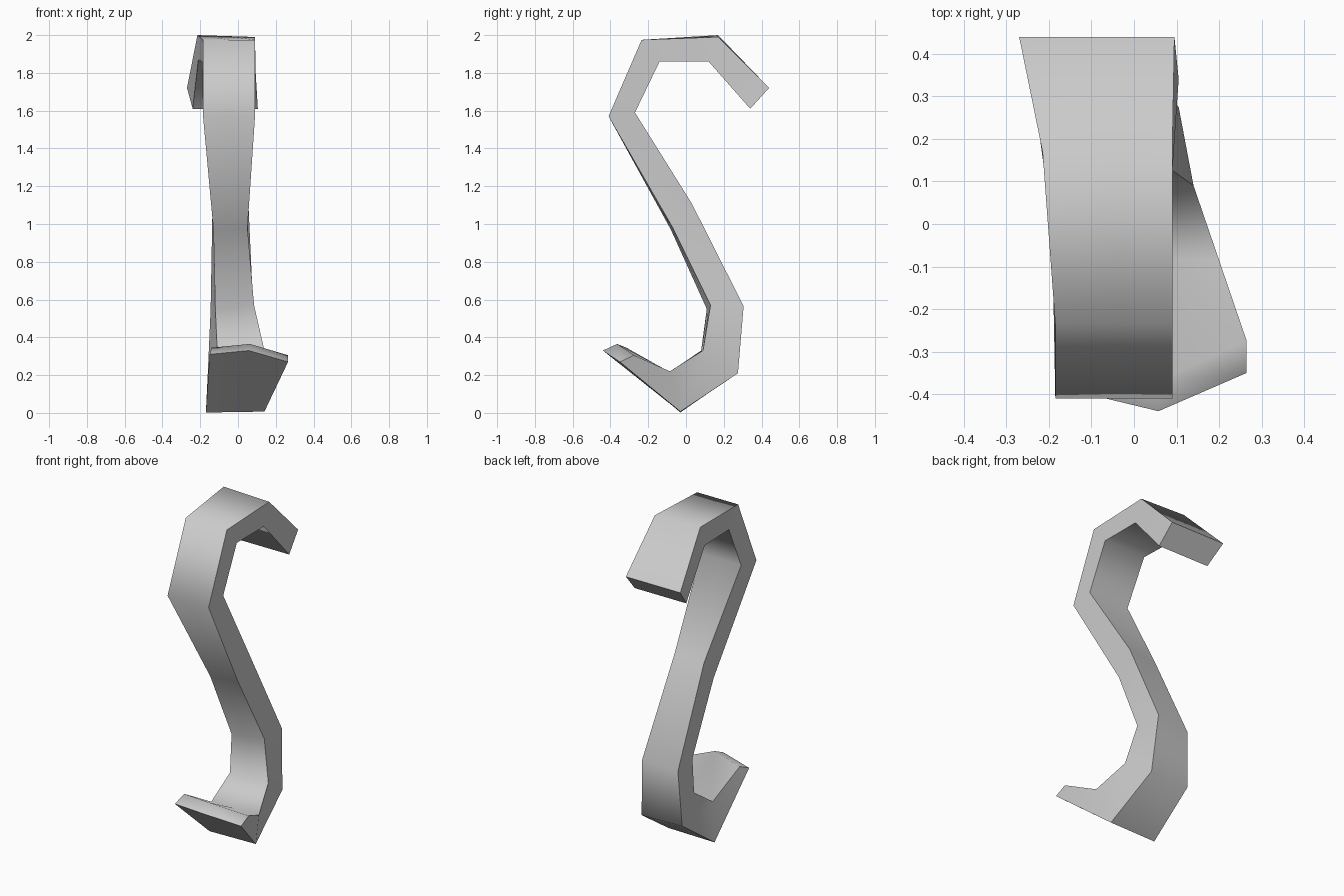
import bpy
import bmesh
import math
from mathutils import Vector

# Remove the default cube
cube = bpy.data.objects.get("Cube")
if cube:
    bpy.data.objects.remove(cube, do_unlink=True)

# One plain grey material
grey = bpy.data.materials.new("plain grey")
grey.use_nodes = True
colour = (0.6, 0.6, 0.6, 1)
grey.diffuse_color = colour
grey.node_tree.nodes["Principled BSDF"].inputs["Base Color"].default_value = colour

# Cross-sections from the upper tip to the lower tip.
# Each edge strip: y, z, x of the -x edge, x of the +x edge;
# then the (y, z) skew of the -x edge.
stations = [
    # outer strip              inner strip                skew
    ((.44, 1.72, -.27, .095), (.34, 1.61, -.24, .105), (0, 0)),
    ((.17, 1.99, -.215, .09), (.12, 1.86, -.21, .09), (0, .01)),
    ((-.235, 1.975, -.185, .09), (-.14, 1.86, -.19, .09), (0, 0)),
    ((-.41, 1.57, -.185, .09), (-.27, 1.59, -.18, .09), (0, 0)),
    # the strip crosses over here, so the inner side becomes the front
    ((-.07, .98, -.13, .05), (.03, 1.11, -.135, .055), (-.01, -.01)),
    ((.13, .57, -.12, .085), (.305, .565, -.145, .08), (-.02, -.02)),
    ((.09, .33, -.11, .14), (.275, .21, -.16, .105), (-.01, 0)),
    ((-.085, .22, -.12, .2), (-.03, .007, -.17, .14), (0, -.005)),
    ((-.275, .305, -.14, .265), (-.35, .27, -.15, .265), (-.04, .04)),
]
tip_point = Vector((0, -.07, .04))


def edge_points(strip, skew, bulge):
    """Left, middle and right points of one side of a cross-section."""
    y, z, left_x, right_x = strip
    left = Vector((left_x, y + skew[0], z + skew[1]))
    right = Vector((right_x, y, z))
    return [left, (left + right) / 2 + bulge, right]


# Sweep the cross-sections into a closed hooked bar
bm = bmesh.new()
rings = []
for number, (side_a, side_b, skew) in enumerate(stations):
    bulge = tip_point if number == len(stations) - 1 else Vector()
    points = edge_points(side_a, skew, bulge)
    points += reversed(edge_points(side_b, skew, bulge))
    rings.append([bm.verts.new(p) for p in points])

for ring, following in zip(rings, rings[1:]):
    count = len(ring)
    for i in range(count):
        j = (i + 1) % count
        bm.faces.new((ring[i], ring[j], following[j], following[i]))

# Close both ends with a pair of quads
for a, b, c, d, e, f in (rings[0], rings[-1]):
    bm.faces.new((a, b, e, f))
    bm.faces.new((b, c, d, e))
bmesh.ops.recalc_face_normals(bm, faces=bm.faces)

mesh = bpy.data.meshes.new("hook_bar")
bm.to_mesh(mesh)
bm.free()
mesh.materials.append(grey)
hook = bpy.data.objects.new("hook_bar", mesh)
bpy.context.collection.objects.link(hook)

# Smooth along the strip, sharp at its borders and the bottom crease
bpy.ops.object.select_all(action="DESELECT")
hook.select_set(True)
bpy.context.view_layer.objects.active = hook
bpy.ops.object.shade_smooth_by_angle(angle=math.radians(66))
